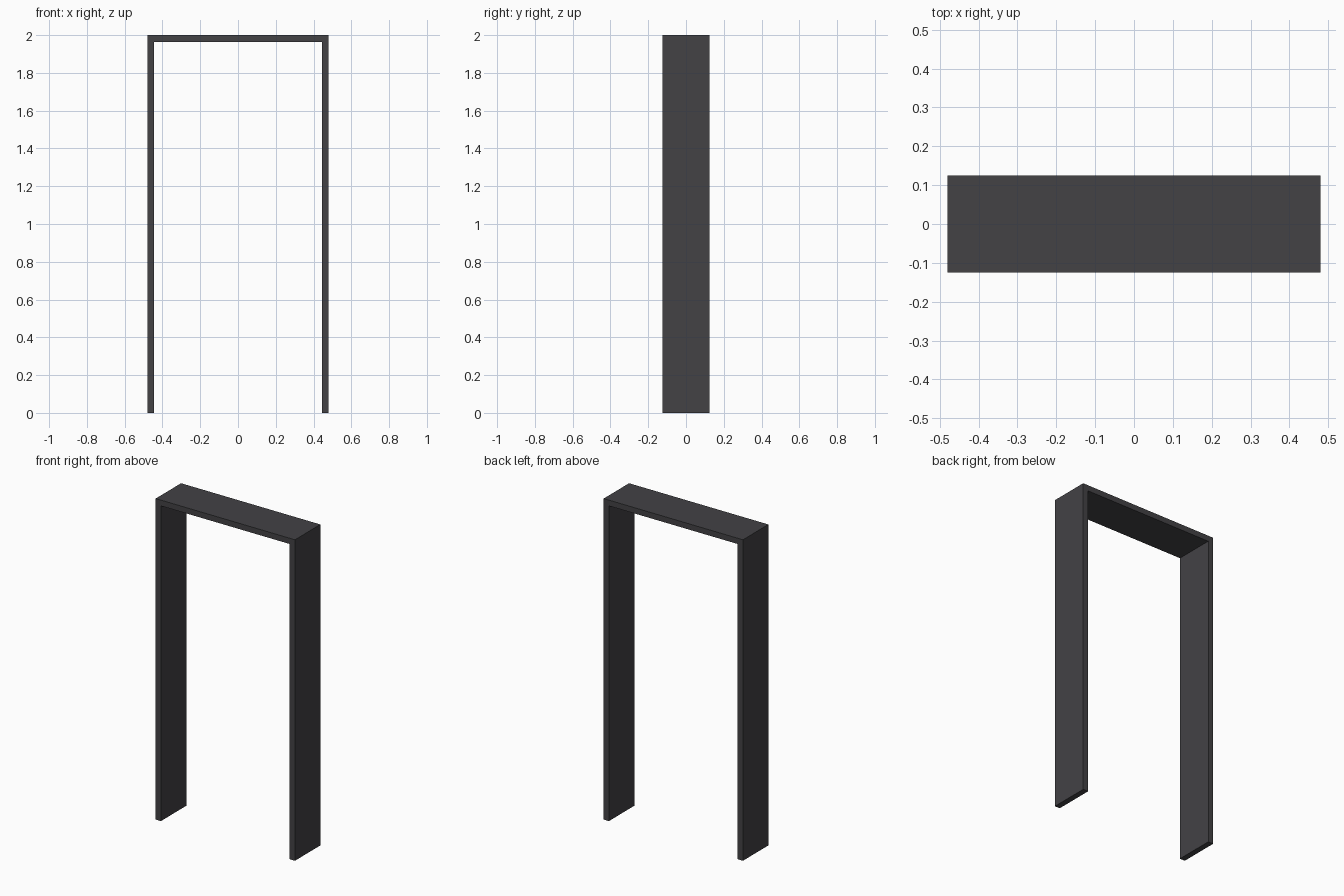
import bpy
import bmesh

if "Cube" in bpy.data.objects:
    bpy.data.objects.remove(bpy.data.objects["Cube"])

HALF_W, HALF_D, HEIGHT, THICK = 0.48, 0.125, 2.0, 0.036

# Charcoal finish for the whole frame
charcoal = bpy.data.materials.new("charcoal")
charcoal.diffuse_color = (0.056, 0.054, 0.060, 1.0)
charcoal.use_nodes = True
charcoal.node_tree.nodes["Principled BSDF"].inputs["Base Color"].default_value = charcoal.diffuse_color

# Door lining: U-shaped profile, two jambs and a head, extruded through the wall depth
inner_w, inner_h = HALF_W - THICK, HEIGHT - THICK
right_half = [(inner_w, 0), (HALF_W, 0), (HALF_W, HEIGHT)]
left_half = [(-x, z) for x, z in reversed(right_half)]
profile = right_half + left_half + [(-inner_w, inner_h), (inner_w, inner_h)]

bm = bmesh.new()
face = bm.faces.new([bm.verts.new((x, -HALF_D, z)) for x, z in profile])
extruded = bmesh.ops.extrude_face_region(bm, geom=[face], use_keep_orig=True)
back = [v for v in extruded["geom"] if isinstance(v, bmesh.types.BMVert)]
bmesh.ops.translate(bm, verts=back, vec=(0, 2 * HALF_D, 0))
bmesh.ops.recalc_face_normals(bm, faces=bm.faces)

mesh = bpy.data.meshes.new("door_frame")
bm.to_mesh(mesh)
bm.free()
mesh.materials.append(charcoal)
frame = bpy.data.objects.new("door_frame", mesh)
bpy.context.collection.objects.link(frame)
